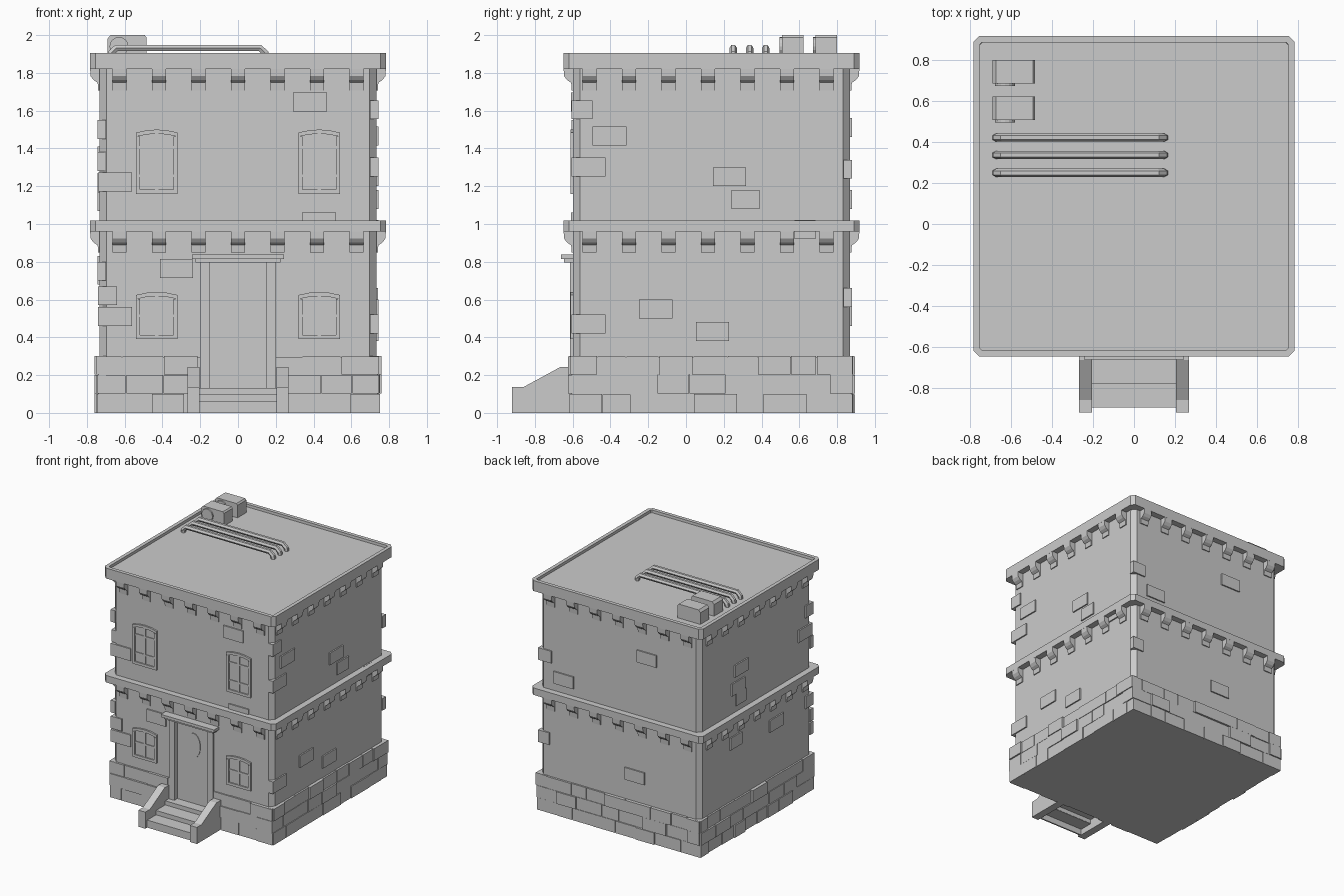
import bpy, bmesh, math, random
from mathutils import Matrix, Vector

if "Cube" in bpy.data.objects:
    bpy.data.objects.remove(bpy.data.objects["Cube"])

random.seed(4)
CY = 0.135            # building centre in y
WALL, LEDGE = 0.732, 0.783   # half widths

GREY = bpy.data.materials.new("plain_grey")
GREY.diffuse_color = (0.6, 0.6, 0.6, 1)
GREY.use_nodes = True
GREY.node_tree.nodes["Principled BSDF"].inputs["Base Color"].default_value = GREY.diffuse_color


def finish(name, bm):
    bmesh.ops.recalc_face_normals(bm, faces=bm.faces)
    me = bpy.data.meshes.new(name)
    bm.to_mesh(me)
    bm.free()
    ob = bpy.data.objects.new(name, me)
    me.materials.append(GREY)
    bpy.context.collection.objects.link(ob)
    return ob


def extrude(bm, pts, vec, M=Matrix()):
    """Prism from a polygon swept along vec."""
    a = [bm.verts.new(M @ Vector(p)) for p in pts]
    b = [bm.verts.new(M @ (Vector(p) + Vector(vec))) for p in pts]
    n = len(a)
    top = bm.faces.new(b)
    bm.faces.new(a[::-1])
    for i in range(n):
        bm.faces.new((a[i], a[(i + 1) % n], b[(i + 1) % n], b[i]))
    return top


def box(bm, x0, x1, y0, y1, z0, z1, M=Matrix()):
    extrude(bm, [(x0, y0, z0), (x1, y0, z0), (x1, y1, z0), (x0, y1, z0)], (0, 0, z1 - z0), M)


def side(k):
    """0 front, 1 right, 2 back, 3 left: local x runs along the wall, -y is outward."""
    return Matrix.Translation((0, CY, 0)) @ Matrix.Rotation(k * math.pi / 2, 4, 'Z')


def storey(half, cut, z0, z1):
    """Square block with cut corners; returns the mesh and its top face."""
    h, c = half, half - cut
    pts = [(-c, -h), (c, -h), (h, -c), (h, c), (c, h), (-c, h), (-h, c), (-h, -c)]
    bm = bmesh.new()
    top = extrude(bm, [(x, y + CY, z0) for x, y in pts], (0, 0, z1 - z0))
    bm.normal_update()
    return bm, top


# Walls and base core, with the doorway cut out
walls = finish("walls", storey(WALL, 0.035, 0.02, 1.86)[0])
base = finish("base", storey(0.742, 0.004, 0, 0.297)[0])
bm = bmesh.new()
box(bm, -0.152, 0.152, -0.8, -0.565, 0.13, 0.797)
cutter = finish("doorway_cutter", bm)
cutter.hide_render = True
cutter.hide_viewport = True
for ob in (walls, base):
    mod = ob.modifiers.new("doorway", 'BOOLEAN')
    mod.operation, mod.object, mod.solver = 'DIFFERENCE', cutter, 'EXACT'

# Base stones, three staggered courses on each side
bm = bmesh.new()
for k in range(4):
    for row in range(3):
        u = -0.748
        w = random.uniform(0.08, 0.2)
        while u < 0.747:
            e = u + w if 0.748 - (u + w) > 0.07 else 0.748
            if k or e < -0.2 or u > 0.2:
                out = 0.742 + random.choice((0.004, 0.007, 0.01, 0.017))
                box(bm, u + 0.002, e - 0.002, -out, -0.70,
                    row * 0.1 + (0.002 if row else 0), row * 0.1 + 0.098 + random.uniform(0, 0.004), side(k))
            u, w = e, random.uniform(0.13, 0.24)
finish("base_stones", bm)

# Ledge between floors, and roof ledge with sunken roof panel
finish("middle_ledge", storey(LEDGE, 0.028, 0.96, 1.018)[0])
bm, top = storey(LEDGE, 0.028, 1.82, 1.906)
bmesh.ops.inset_region(bm, faces=[top], thickness=0.033)
bmesh.ops.inset_region(bm, faces=[top], thickness=0.001, depth=-0.022)
finish("roof_ledge", bm)

# Brackets under both ledges
profile = [(0.70, 0.005), (0.783, 0.005), (0.781, -0.036), (0.765, -0.058), (0.743, -0.072), (0.740, -0.112), (0.70, -0.112)]
bm = bmesh.new()
for k in range(4):
    shift = {1: -0.018, 3: 0.018}.get(k, 0)
    for zc in (0.96, 1.82):
        for i in range(-3, 4):
            u = i * 0.209 + shift - 0.037
            extrude(bm, [(u, -d, zc + z) for d, z in profile], (0.074, 0, 0), side(k))
finish("brackets", bm)

# Loose bricks on the walls: (along, height, width) for each side
bricks = {
    0: [(0.38, 1.645, .18), (0.43, 1.01, .18), (-0.325, 0.765, .175), (-0.65, 1.223, .18),
        (-0.69, 0.62, .10), (-0.65, 0.51, .18)],
    1: [(-0.54, 1.465, .18), (-0.685, 1.605, .11), (-0.65, 1.302, .18), (0.095, 1.25, .175), (0.18, 1.13, .15),
        (-0.295, 0.55, .175), (0.005, 0.43, .175), (-0.65, 0.47, .18), (0.495, 0.97, .11)],
    2: [(-0.51, 1.13, .18), (0.25, 1.51, .18), (0.14, 0.51, .18), (-0.68, 1.29, .12), (-0.69, 0.61, .10)],
    3: [(-0.195, 1.36, .17), (-0.235, 1.22, .17), (-0.20, 1.12, .13), (-0.265, 0.78, .15), (0.265, 0.73, .18),
        (0.69, 1.50, .10), (0.69, 0.75, .10), (0.64, 1.33, .18)],
}
bm = bmesh.new()
for k, items in bricks.items():
    for u, z, w in items:
        box(bm, max(u - w / 2, -0.741), min(u + w / 2, 0.741), -0.743, -0.70, z - 0.05, z + 0.05, side(k))
finish("loose_bricks", bm)

# Windows: glass plate, then arched frame and glazing bars
FY = CY - WALL


def window(name, cx, z0, z1, rails):
    w, rise, t = 0.11, 0.016, 0.022

    def arc(half, drop):
        return [(half * s, z1 - drop - rise * s * s) for s in (-1, -0.5, 0, 0.5, 1)]
    bm = bmesh.new()
    pts = [(-w, z0)] + arc(w, 0) + [(w, z0)]
    extrude(bm, [(cx + x, FY - 0.004, z) for x, z in pts], (0, 0.02, 0))
    finish(name + "_glass", bm)
    bm = bmesh.new()
    hi, lo = arc(w, 0), arc(w, t)
    for i in range(4):
        quad = [lo[i], lo[i + 1], hi[i + 1], hi[i]]
        extrude(bm, [(cx + x, FY - 0.014, z) for x, z in quad], (0, 0.02, 0))
    for s in (-1, 1):
        box(bm, cx + s * w - (t if s > 0 else 0), cx + s * w + (t if s < 0 else 0),
            FY - 0.014, FY + 0.01, z0, z1 - rise - t)
    box(bm, cx - w + t, cx + w - t, FY - 0.014, FY + 0.01, z0, z0 + t)
    box(bm, cx - 0.01, cx + 0.01, FY - 0.011, FY + 0.01, z0 + t, z1 - t)
    for z in rails:
        box(bm, cx - w + t, cx + w - t, FY - 0.010, FY + 0.01, z - 0.007, z + 0.007)
    finish(name + "_frame", bm)


for s, label in ((-1, "left"), (1, "right")):
    window("upper_window_" + label, s * 0.43, 1.16, 1.50, (1.255, 1.405))
    window("lower_window_" + label, s * 0.43, 0.39, 0.64, (0.515,))

# Door leaf with oval light
bm = bmesh.new()
box(bm, -0.152, 0.152, -0.575, -0.55, 0.13, 0.797)
finish("door", bm)
bm = bmesh.new()
oval = [(0.06 * math.cos(i * math.pi / 12), -0.58, 0.613 + 0.1 * math.sin(i * math.pi / 12)) for i in range(24)]
extrude(bm, oval, (0, 0.02, 0))
finish("door_oval", bm)

# Door surround and hood
bm = bmesh.new()
for s in (-1, 1):
    box(bm, min(s * 0.152, s * 0.2), max(s * 0.152, s * 0.2), -0.615, -0.56, 0.0, 0.80)
box(bm, -0.225, 0.225, -0.645, -0.56, 0.797, 0.82)
box(bm, -0.243, 0.243, -0.662, -0.56, 0.815, 0.838)
finish("door_surround", bm)

# Front steps (treads and risers, open below) and sloping side walls
bm = bmesh.new()
for y0, y1, z0, z1 in ((-0.895, -0.77, 0, 0.062), (-0.78, -0.65, 0.052, 0.098), (-0.66, -0.56, 0.088, 0.132)):
    box(bm, -0.21, 0.21, y0, y1, z1 - 0.012, z1)
    box(bm, -0.21, 0.21, y0, y0 + 0.012, z0, z1 - 0.012)
finish("steps", bm)
bm = bmesh.new()
slope = [(-0.92, 0), (-0.92, 0.137), (-0.86, 0.137), (-0.665, 0.243), (-0.60, 0.243), (-0.60, 0)]
for x in (-0.268, 0.204):
    extrude(bm, [(x, y, z) for y, z in slope], (0.064, 0, 0))
finish("step_side_walls", bm)

# Roof units with round fans
bm = bmesh.new()
unit = [(-0.692, 1.88), (-0.484, 1.88), (-0.484, 1.988), (-0.494, 2.0), (-0.675, 2.0), (-0.692, 1.98)]
for y in (0.507, 0.685):
    extrude(bm, [(x, y, z) for x, z in unit], (0, 0.115, 0))
    fan = [(-0.63 + 0.05 * math.cos(i * math.pi / 8), y - 0.012, 1.94 + 0.05 * math.sin(i * math.pi / 8)) for i in range(16)]
    extrude(bm, fan, (0, 0.02, 0))
finish("roof_units", bm)

# Three roof pipes bent down at the ends
for n, y in enumerate((0.25, 0.337, 0.422)):
    cu = bpy.data.curves.new("roof_pipe", 'CURVE')
    cu.dimensions = '3D'
    cu.bevel_depth, cu.bevel_resolution = 0.02, 1
    sp = cu.splines.new('POLY')
    path = [(-0.675, 1.88), (-0.672, 1.905), (-0.645, 1.931), (0.117, 1.931), (0.146, 1.905), (0.149, 1.88)]
    sp.points.add(len(path) - 1)
    for p, (x, z) in zip(sp.points, path):
        p.co = (x, y, z, 1)
    sp.use_smooth = False
    cu.materials.append(GREY)
    bpy.context.collection.objects.link(bpy.data.objects.new("roof_pipe_%d" % (n + 1), cu))
